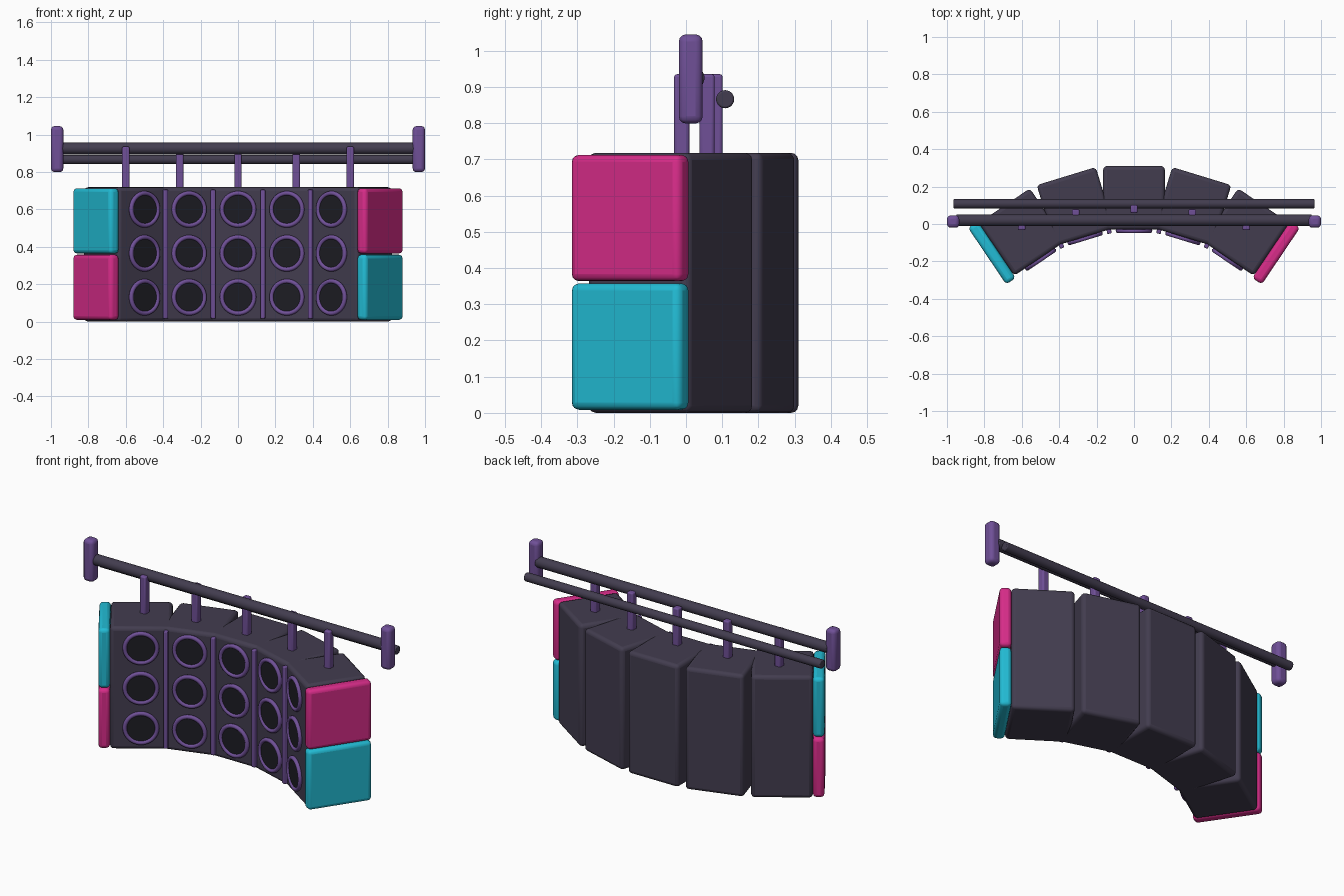
import bpy
from math import sin, cos, radians, pi

cube = bpy.data.objects.get("Cube")
if cube:
    bpy.data.objects.remove(cube, do_unlink=True)


def material(name, rgb):
    m = bpy.data.materials.new(name)
    m.use_nodes = True
    m.diffuse_color = (*rgb, 1)
    m.node_tree.nodes["Principled BSDF"].inputs["Base Color"].default_value = (*rgb, 1)
    return m


CHARCOAL = material("charcoal", (0.055, 0.046, 0.078))
BLACK = material("cone black", (0.012, 0.012, 0.017))
PURPLE = material("purple", (0.16, 0.08, 0.31))
CYAN = material("cyan", (0.016, 0.5, 0.66))
PINK = material("pink", (0.68, 0.025, 0.25))

STEP = radians(17)
ARC_Y = -0.93      # centre of the arc the cabinets stand on
FRONT, BACK = 0.9, 1.24
HALF = 0.165


def on_arc(angle, side, radius, z):
    """Point at a radius along the arc, shifted sideways along the tangent."""
    return (radius * sin(angle) + side * cos(angle),
            ARC_Y + radius * cos(angle) - side * sin(angle), z)


def finish(name, mat):
    ob = bpy.context.object
    ob.name = name
    ob.data.materials.append(mat)
    bpy.ops.object.shade_smooth_by_angle(angle=radians(40))
    return ob


def box(name, loc, size, mat, angle=0, bevel=0.02):
    bpy.ops.mesh.primitive_cube_add(size=1, location=loc, rotation=(0, 0, -angle))
    ob = bpy.context.object
    ob.scale = size
    bpy.ops.object.transform_apply(location=False, rotation=False, scale=True)
    mod = ob.modifiers.new("rounded edges", "BEVEL")
    mod.width = bevel
    mod.segments = 3
    return finish(name, mat)


def rod(name, loc, radius, length, rot, mat, bevel=0.005):
    bpy.ops.mesh.primitive_cylinder_add(vertices=32, radius=radius, depth=length,
                                        location=loc, rotation=rot)
    mod = bpy.context.object.modifiers.new("rounded rim", "BEVEL")
    mod.width = bevel
    mod.segments = 2
    mod.limit_method = "ANGLE"
    return finish(name, mat)


# Cabinets with three speakers each
for i in range(-2, 3):
    a = i * STEP
    box("cabinet", on_arc(a, 0, (FRONT + BACK) / 2, 0.359),
        (2 * HALF, BACK - FRONT, 0.718), CHARCOAL, a)
    for z in (0.13, 0.365, 0.6):
        rod("speaker_cone", on_arc(a, 0, FRONT, z), 0.085, 0.02,
            (pi / 2, 0, -a), BLACK, 0.002)
        bpy.ops.mesh.primitive_torus_add(
            location=on_arc(a, 0, FRONT - 0.007, z), rotation=(pi / 2, 0, -a),
            major_radius=0.086, minor_radius=0.012,
            major_segments=40, minor_segments=10)
        finish("speaker_ring", PURPLE)

# Trim strips along the front joints
for k in (-1.5, -0.5, 0.5, 1.5):
    box("joint_strip", on_arc(k * STEP, 0, FRONT + 0.003, 0.36),
        (0.024, 0.03, 0.69), PURPLE, k * STEP, 0.006)

# Coloured end panels, swapped from side to side
for s in (-1, 1):
    a = 2 * s * STEP
    lower, upper = (CYAN, PINK) if s > 0 else (PINK, CYAN)
    for name, z, mat in (("lower", 0.183, lower), ("upper", 0.538, upper)):
        box(name + "_end_panel", on_arc(a, s * 0.196, 1.068, z),
            (0.062, 0.365, 0.349), mat, a)
    # Grips on the ends of the main rail
    box("end_grip", (s * 0.967, 0.013, 0.922), (0.066, 0.066, 0.246), PURPLE)

# Rails
rod("main_rail", (0, 0.02, 0.925), 0.031, 1.9, (0, pi / 2, 0), CHARCOAL)
rod("rear_rail", (0, 0.108, 0.866), 0.025, 1.93, (0, pi / 2, 0), CHARCOAL)

# Posts from the cabinets up to the rails
for x, y in ((-0.6, -0.012), (-0.312, 0.058), (0, 0.08), (0.312, 0.058), (0.6, -0.012)):
    box("rail_post", (x, y, 0.815), (0.04, 0.042, 0.24), PURPLE, 0, 0.008)
